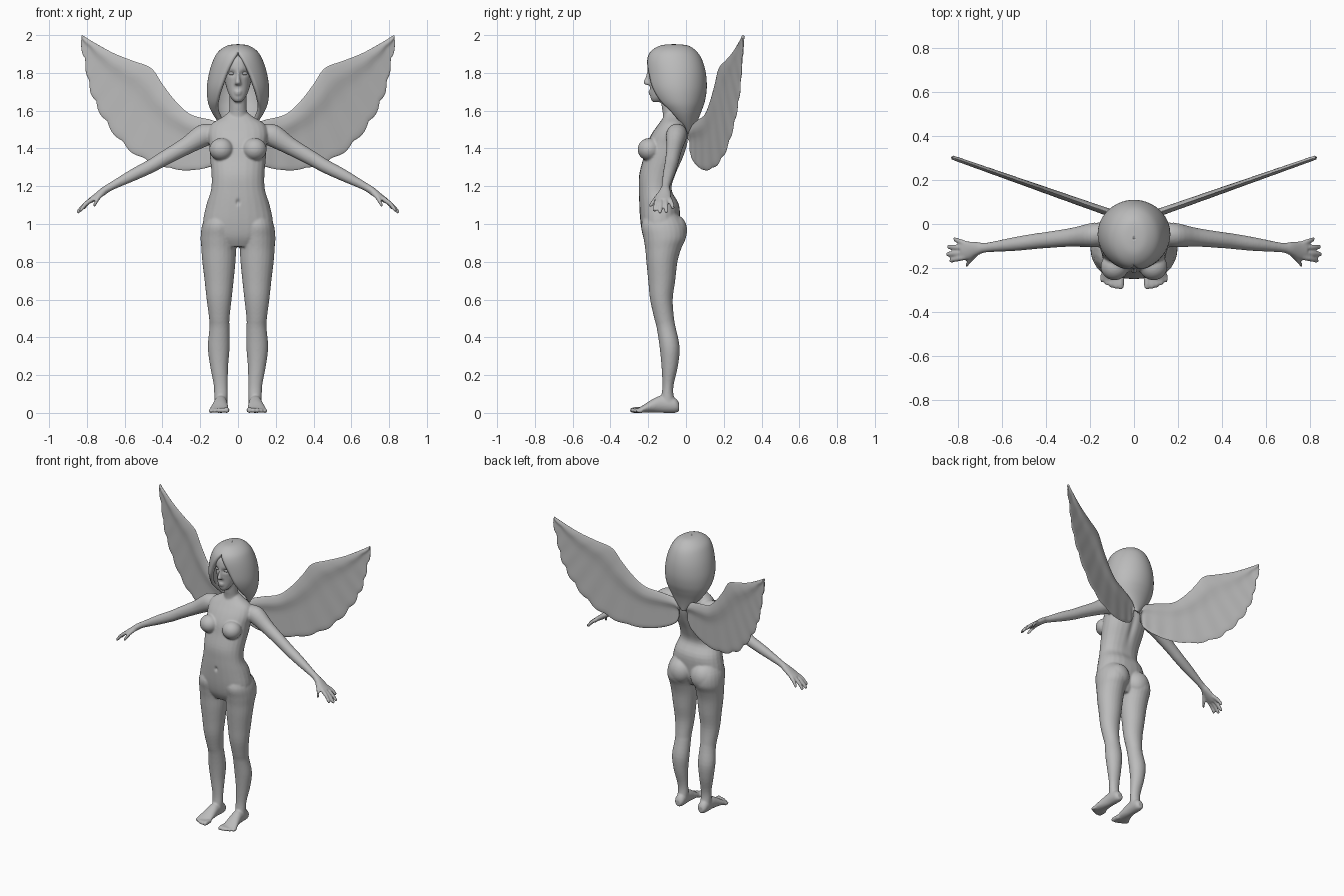
import bpy, bmesh
from math import sin, cos, pi, exp, sqrt, copysign
from mathutils import Vector, Matrix

if "Cube" in bpy.data.objects:
    bpy.data.objects.remove(bpy.data.objects["Cube"])

grey = bpy.data.materials.new("plain_grey")
grey.use_nodes = True
grey.diffuse_color = (0.5, 0.5, 0.5, 1)
grey.node_tree.nodes["Principled BSDF"].inputs["Base Color"].default_value = grey.diffuse_color

X, Y, Z = Vector((1, 0, 0)), Vector((0, 1, 0)), Vector((0, 0, 1))


def smooth_rows(rows, steps):
    """Catmull-Rom interpolation between rows of numbers."""
    out, last = [], len(rows) - 1
    for i in range(last):
        a, b, c, d = rows[max(i - 1, 0)], rows[i], rows[i + 1], rows[min(i + 2, last)]
        for k in range(steps):
            t = k / steps
            out.append([q + t / 2 * (r - p + t * (2 * p - 5 * q + 4 * r - s + t * (3 * (q - r) + s - p)))
                        for p, q, r, s in zip(a, b, c, d)])
    return out + [list(rows[-1])]


def skin(bm, rings, closed=True):
    """Bridge rings of points; closed rings are capped at both ends."""
    vs = [[bm.verts.new(p) for p in ring] for ring in rings]
    n = len(vs[0])
    for a, b in zip(vs, vs[1:]):
        for j in range(n if closed else n - 1):
            k = (j + 1) % n
            bm.faces.new((a[j], a[k], b[k], b[j]))
    if closed:
        bm.faces.new(vs[0])
        bm.faces.new(vs[-1])


def loft(bm, rows, u, v, side=1, power=1.0, n=24):
    """Rows are x, y, z, radius along u, radius along v."""
    def soft(c):
        return copysign(abs(c) ** power, c)
    rings = []
    for x, y, z, ru, rv in smooth_rows(rows, 4):
        ring = [Vector((x, y, z)) + u * ru * soft(cos(2 * pi * j / n)) + v * rv * soft(sin(2 * pi * j / n))
                for j in range(n)]
        rings.append([(p.x * side, p.y, p.z) for p in ring])
    skin(bm, rings)


def upright(bm, rows, side=1, power=1.0):
    """Rows are z, centre x, half width, front y, back y."""
    loft(bm, [(cx, (f + b) / 2, z, w, (b - f) / 2) for z, cx, w, f, b in rows], X, Y, side, power)


def ball(bm, centre, radii):
    bmesh.ops.create_uvsphere(bm, u_segments=24, v_segments=16, radius=1,
                              matrix=Matrix.Translation(centre) @ Matrix.Diagonal((*radii, 1)))


def finish(bm, name, angle=pi):
    bmesh.ops.recalc_face_normals(bm, faces=bm.faces)
    mesh = bpy.data.meshes.new(name)
    bm.to_mesh(mesh)
    bm.free()
    ob = bpy.data.objects.new(name, mesh)
    bpy.context.collection.objects.link(ob)
    mesh.materials.append(grey)
    bpy.ops.object.select_all(action='DESELECT')
    ob.select_set(True)
    bpy.context.view_layer.objects.active = ob
    bpy.ops.object.shade_smooth_by_angle(angle=angle)
    return ob


# Torso, neck and head
body = bmesh.new()
upright(body, [(.88, 0, .11, -.2, -.07), (.93, 0, .165, -.226, -.045), (1, 0, .186, -.24, -.035),
               (1.1, 0, .168, -.248, -.035), (1.18, 0, .143, -.25, -.075), (1.26, 0, .14, -.248, -.055),
               (1.35, 0, .148, -.226, -.015), (1.42, 0, .152, -.21, .008), (1.48, 0, .158, -.18, .012),
               (1.53, 0, .14, -.145, 0), (1.565, 0, .085, -.12, -.02), (1.59, 0, .05, -.11, -.03)], power=.9)
upright(body, [(1.5, 0, .07, -.13, -.02), (1.57, 0, .052, -.122, -.025), (1.63, 0, .045, -.13, -.035),
               (1.72, 0, .046, -.14, -.02)])
upright(body, [(1.645, 0, .016, -.176, -.13), (1.662, 0, .034, -.186, -.11), (1.69, 0, .05, -.189, -.08),
               (1.73, 0, .064, -.192, -.03), (1.78, 0, .074, -.199, .03), (1.83, 0, .079, -.204, .05),
               (1.88, 0, .072, -.19, .045), (1.92, 0, .04, -.14, 0)], power=.92)

# Nose and lips
upright(body, [(1.81, 0, .008, -.207, -.18), (1.775, 0, .01, -.216, -.18), (1.752, 0, .015, -.226, -.18),
               (1.74, 0, .017, -.218, -.18), (1.735, 0, .01, -.208, -.18)])
ball(body, (0, -.188, 1.701), (.02, .011, .007))
ball(body, (0, -.187, 1.689), (.017, .011, .008))

for side in (1, -1):
    # Chest and hips
    ball(body, (side * .088, -.194, 1.395), (.064, .062, .06))
    ball(body, (side * .085, -.06, .965), (.08, .066, .085))
    # Leg
    upright(body, [(1.08, .09, .06, -.2, -.07), (1, .1, .088, -.236, -.01), (.93, .102, .096, -.226, 0),
                   (.87, .102, .092, -.216, -.025), (.8, .101, .088, -.21, -.045), (.7, .1, .077, -.2, -.057),
                   (.6, .1, .066, -.19, -.07), (.5, .099, .054, -.168, -.063), (.45, .098, .053, -.155, -.054),
                   (.35, .102, .058, -.14, -.034), (.25, .1, .048, -.13, -.042), (.15, .092, .037, -.125, -.065),
                   (.09, .09, .036, -.13, -.065), (.03, .091, .034, -.14, -.045)], side)
    # Foot and toes
    loft(body, [(.09, -.036, .03, .02, .022), (.09, -.06, .04, .034, .04), (.092, -.13, .046, .036, .046),
                (.095, -.18, .036, .042, .035), (.1, -.23, .02, .05, .019), (.1, -.255, .014, .045, .011)],
         X, Z, side)
    for i in range(5):
        x, r = .06 + .021 * i, .015 - .001 * i
        tip = -.296 + .002 * i * i
        loft(body, [(x, -.23, r, r, r), (x, tip + .015, r, r, r), (x, tip, r * .9, r * .6, r * .6)], X, Z, side, n=12)
    # Arm and palm
    across = Vector((.45, 0, .89))
    loft(body, [(.1, -.045, 1.485, .045, .05), (.18, -.05, 1.47, .056, .06), (.28, -.06, 1.41, .043, .046),
                (.39, -.072, 1.348, .037, .039), (.46, -.08, 1.307, .035, .036), (.55, -.092, 1.262, .031, .032),
                (.67, -.107, 1.2, .022, .021), (.71, -.112, 1.175, .03, .021), (.755, -.12, 1.142, .042, .017),
                (.785, -.12, 1.122, .038, .014)], Y, across, side)
    # Fingers and thumb
    for base, tip in (((.765, -.151, 1.135), (.838, -.167, 1.07)), ((.765, -.131, 1.135), (.853, -.138, 1.06)),
                      ((.765, -.109, 1.135), (.849, -.104, 1.062)), ((.76, -.09, 1.137), (.82, -.068, 1.084)),
                      ((.705, -.125, 1.172), (.765, -.19, 1.095))):
        a, b = Vector(base), Vector(tip)
        loft(body, [(*a, .013, .013), (*(a.lerp(b, .5) + across * .006), .0125, .0125),
                    (*a.lerp(b, .9), .011, .011), (*b, .007, .007)], Y, across, side, n=12)

# Merge the body into one soft skin
body_ob = finish(body, "body")
remesh = body_ob.modifiers.new("merge", 'REMESH')
remesh.mode = 'VOXEL'
remesh.voxel_size = .006
remesh.use_smooth_shade = True
soften = body_ob.modifiers.new("soften", 'SMOOTH')
soften.factor, soften.iterations = .5, 5
for m in ("merge", "soften"):
    bpy.ops.object.modifier_apply(modifier=m)

# Dents: eye sockets, navel and spine, as centre, radii and push along y
dents = [((.034, -.2, 1.797), (.02, .05, .014), .012), ((-.034, -.2, 1.797), (.02, .05, .014), .012),
         ((0, -.25, 1.115), (.009, .04, .014), .012), ((0, 0, 1.32), (.02, .06, .16), -.012)]
for vert in body_ob.data.vertices:
    for centre, radii, push in dents:
        d = sum(((p - c) / r) ** 2 for p, c, r in zip(vert.co, centre, radii))
        if d < 9:
            vert.co.y += push * exp(-d)

# Eyes
for side, name in ((1, "left_eye"), (-1, "right_eye")):
    bm = bmesh.new()
    ball(bm, (side * .034, -.178, 1.797), (.017, .014, .009))
    finish(bm, name)

# Hair: a shell open at the face; rows are z, half width, front y, back y, opening angle
hair = bmesh.new()
hair_rows = [(1.952, .004, -.07, -.06, 0), (1.945, .055, -.135, .01, 0), (1.915, .102, -.185, .055, 0),
             (1.87, .13, -.208, .085, .2), (1.8, .153, -.212, .105, .42), (1.72, .165, -.205, .11, .6),
             (1.65, .16, -.175, .1, .78), (1.6, .143, -.13, .083, .95), (1.55, .112, -.08, .064, 1.1),
             (1.5, .07, -.03, .05, 1.3), (1.45, .02, 0, .04, 1.4)]
rings = []
for z, w, f, b, gap in smooth_rows(hair_rows, 5):
    gap = max(gap, .001)
    angles = [gap + (2 * pi - 2 * gap) * j / 48 for j in range(49)]
    rings.append([(w * sin(a), (f + b) / 2 - (b - f) / 2 * cos(a), z) for a in angles])
skin(hair, rings, closed=False)
bmesh.ops.remove_doubles(hair, verts=hair.verts, dist=.0005)
hair_ob = finish(hair, "hair", 1.0)
shell = hair_ob.modifiers.new("thickness", 'SOLIDIFY')
shell.thickness, shell.offset = .022, -1
bpy.ops.object.modifier_apply(modifier="thickness")

# Wings: stations of leading edge x, z and trailing edge x, z
stations = [(.035, 1.47, .035, 1.39), (.06, 1.52, .06, 1.345), (.14, 1.55, .14, 1.305), (.25, 1.58, .26, 1.285),
            (.33, 1.65, .42, 1.31), (.4, 1.74, .56, 1.385), (.46, 1.825, .665, 1.495), (.56, 1.865, .74, 1.615),
            (.66, 1.905, .785, 1.73), (.76, 1.96, .81, 1.86), (.825, 2, .832, 1.95)]
samples = 20
for side, name in ((1, "left_wing"), (-1, "right_wing")):
    bm = bmesh.new()
    rows = smooth_rows(stations, 8)
    rings = []
    for i, (ax, az, bx, bz) in enumerate(rows):
        t = i / (len(rows) - 1)
        lead, trail = Vector((ax, 0, az)), Vector((bx, 0, bz))
        # Scalloped feather tips along the trailing edge
        trail += (trail - lead).normalized() * .016 * (abs(sin(11 * pi * t)) - .5) * min(1, max(0, t * 4 - 1))
        ring = []
        for j in range(2 * samples):
            face = 1 if j <= samples else -1
            s = (1 - cos(pi * j / samples)) / 2
            p = lead.lerp(trail, s)
            # Thick leading band, thin feathers
            h = .007 + .012 * exp(-((s - .2) / .13) ** 2) + .0015 * s * sin(22 * pi * t)
            h *= min(1, sqrt(max(0, s * (1 - s))) * 4) * face * (1 - .5 * t)
            y = .03 + .351 * (p.x - .05)
            ring.append(((p.x - .33 * h) * side, y + .94 * h, p.z))
        rings.append(ring)
    skin(bm, rings)
    finish(bm, name, 1.2)
